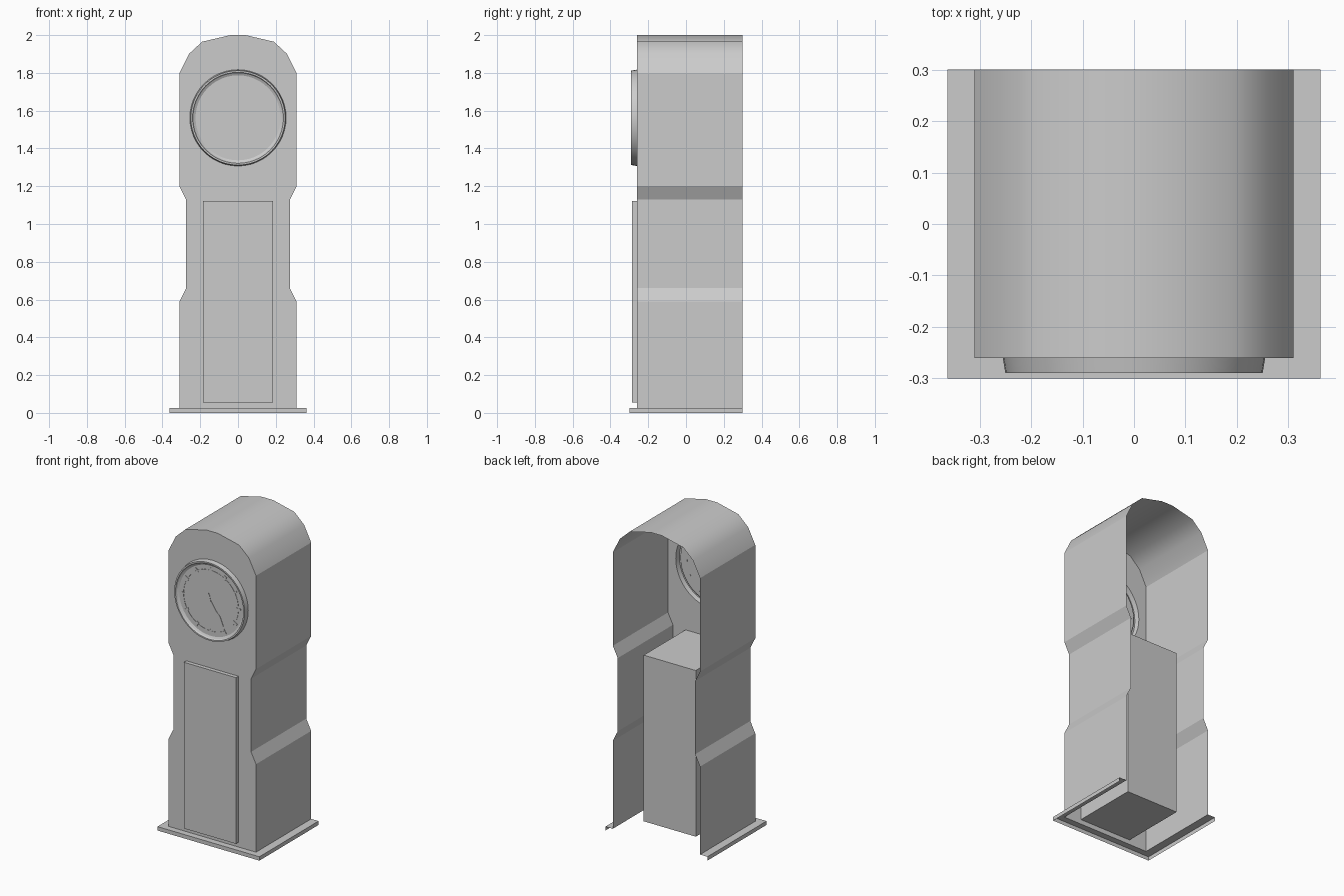
import bpy, bmesh, math
from mathutils import Matrix, Vector

if "Cube" in bpy.data.objects:
    bpy.data.objects.remove(bpy.data.objects["Cube"])

CLOCK_Z = 1.562
SEG = 48


def finish(name, bm):
    me = bpy.data.meshes.new(name)
    bm.to_mesh(me)
    bm.free()
    ob = bpy.data.objects.new(name, me)
    bpy.context.collection.objects.link(ob)
    return ob


def loft(name, rows, closed=False, cap=False):
    """Join rows of points with quads; closed rows wrap around."""
    bm = bmesh.new()
    vs = [[bm.verts.new(p) for p in row] for row in rows]
    n = len(rows[0])
    for a, b in zip(vs, vs[1:]):
        for i in range(n if closed else n - 1):
            j = (i + 1) % n
            bm.faces.new((a[i], a[j], b[j], b[i]))
    if cap:
        bm.faces.new(vs[-1])
    return finish(name, bm)


def circle(r, y):
    angles = [2 * math.pi * i / SEG for i in range(SEG)]
    return [(r * math.cos(t), y, CLOCK_Z + r * math.sin(t)) for t in angles]


def smooth(ob, angle):
    bpy.ops.object.select_all(action='DESELECT')
    ob.select_set(True)
    bpy.context.view_layer.objects.active = ob
    bpy.ops.object.shade_smooth_by_angle(angle=math.radians(angle))


def box(name, x0, x1, y0, y1, z0, z1):
    bm = bmesh.new()
    size = Vector((x1 - x0, y1 - y0, z1 - z0))
    mid = Vector((x0 + x1, y0 + y1, z0 + z1)) / 2
    bmesh.ops.create_cube(bm, size=1, matrix=Matrix.Translation(mid) @ Matrix.Diagonal((*size, 1)))
    return finish(name, bm)


# Case outline: right half from the floor up, then mirrored
half = [(.31, .025), (.31, .59), (.275, .66), (.275, 1.13), (.31, 1.20),
        (.31, 1.80), (.26, 1.90), (.19, 1.965), (.04, 2.0)]
outline = half + [(-x, z) for x, z in reversed(half)]

# Case sides and arched top, open at the back
shell = loft("case_shell", [[(x, .30, z) for x, z in outline],
                            [(x, -.26, z) for x, z in outline]])
for p in shell.data.polygons:
    p.use_smooth = p.center.z > 1.8

# Case front with a round opening for the clock
bm = bmesh.new()
for loop in ([(x, -.26, z) for x, z in outline], circle(.255, -.26)):
    vs = [bm.verts.new(p) for p in loop]
    for i, v in enumerate(vs):
        bm.edges.new((v, vs[(i + 1) % len(vs)]))
bmesh.ops.triangle_fill(bm, use_beauty=True, edges=bm.edges[:], normal=(0, -1, 0))
for f in bm.faces:
    f.normal_update()
    if f.normal.y > 0:
        f.normal_flip()
finish("case_front", bm)

# Plinth: thin flange and skirt on three sides, open below
def u_path(x, y, z):
    return [(-x, .30, z), (-x, y, z), (x, y, z), (x, .30, z)]

loft("plinth", [u_path(.362, -.30, 0), u_path(.362, -.30, .025), u_path(.31, -.26, .025)])

# Long trunk box whose front stands proud as the door
box("trunk_door_box", -.185, .185, -.285, .165, .055, 1.122)

# Bezel and recessed dial
bezel = loft("bezel_and_dial",
             [circle(r, y) for r, y in ((.255, -.26), (.25, -.29), (.241, -.29),
                                        (.236, -.281), (.225, -.275))],
             closed=True, cap=True)
smooth(bezel, 25)

# Thin raised ring on the dial
loft("chapter_ring", [circle(r, y) for r, y in ((.197, -.275), (.197, -.277),
                                               (.193, -.277), (.193, -.275))], closed=True)


# Flat dial pieces: outline drawn pointing to twelve, then turned clockwise
def dial_piece(name, pts, degrees, y0, y1):
    bm = bmesh.new()
    f = bm.faces.new([bm.verts.new((x, y0, z)) for x, z in pts])
    ext = bmesh.ops.extrude_face_region(bm, geom=[f])
    for v in ext["geom"]:
        if isinstance(v, bmesh.types.BMVert):
            v.co.y = y1
    bmesh.ops.recalc_face_normals(bm, faces=bm.faces[:])
    bm.transform(Matrix.Translation((0, 0, CLOCK_Z)) @ Matrix.Rotation(math.radians(degrees), 4, 'Y'))
    return finish(name, bm)


# Hour marks
for h in range(12):
    w = .009 if h % 3 == 0 else .005
    dial_piece(f"hour_mark_{h + 1}", [(-w, .183), (w, .183), (w, .213), (-w, .213)],
               30 * (h + 1), -.274, -.278)

# Leaf-shaped hands
def hand(name, length, width, degrees, y):
    dial_piece(name, [(-.003, -.008), (.003, -.008), (.003, length * .4), (width, length * .65),
                      (0, length), (-width, length * .65), (-.003, length * .4)],
               degrees, y, y - .002)

hand("long_hand", .165, .011, 147, -.276)
hand("short_hand", .05, .004, -15, -.279)
